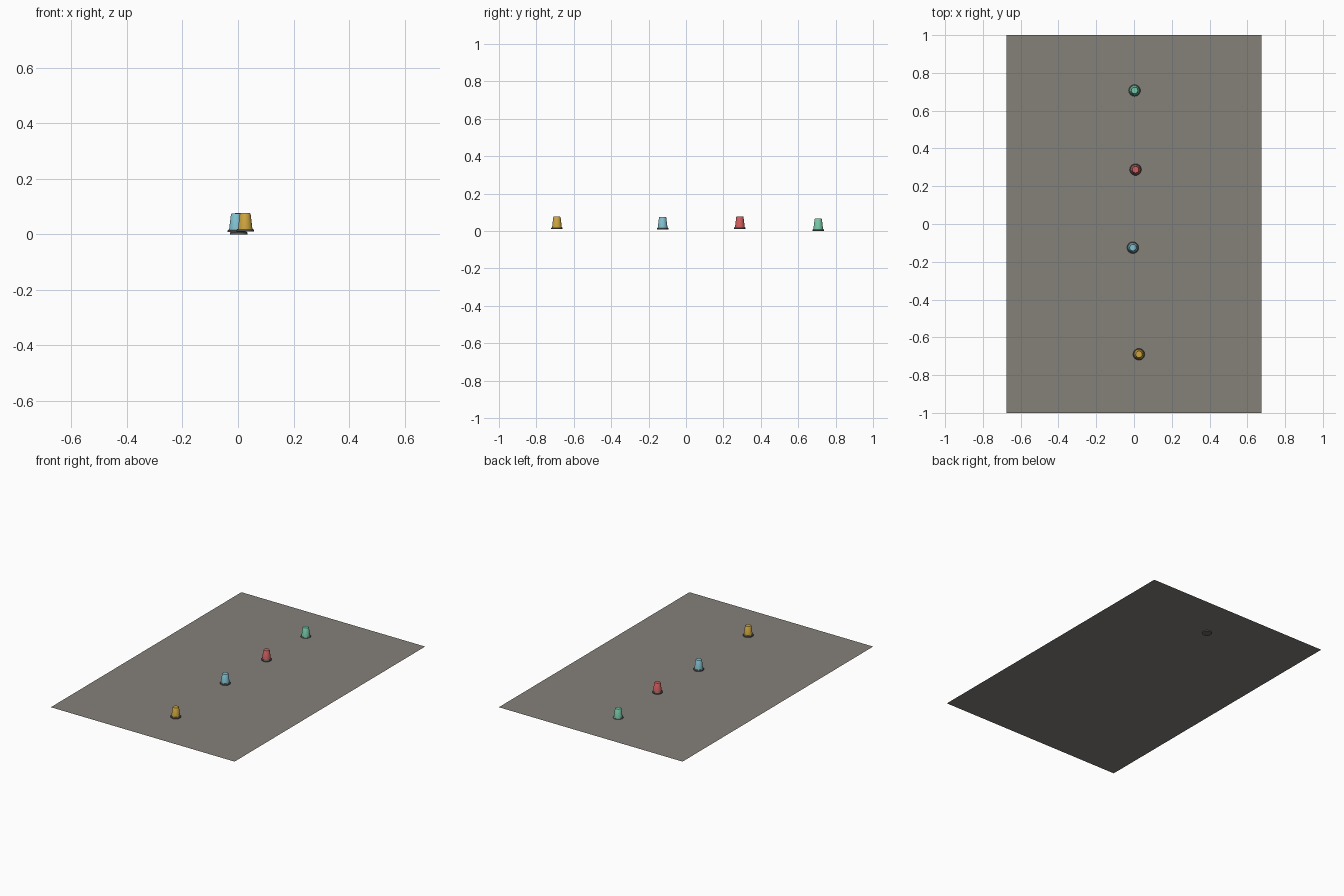
import bpy, bmesh, math

if "Cube" in bpy.data.objects:
    bpy.data.objects.remove(bpy.data.objects["Cube"])

SEGMENTS = 24


def material(name, rgb):
    m = bpy.data.materials.new(name)
    m.diffuse_color = (*rgb, 1.0)
    m.use_nodes = True
    m.node_tree.nodes["Principled BSDF"].inputs["Base Color"].default_value = m.diffuse_color
    return m


def finish(bm, name, mat, location):
    bmesh.ops.recalc_face_normals(bm, faces=bm.faces)
    mesh = bpy.data.meshes.new(name)
    bm.to_mesh(mesh)
    bm.free()
    mesh.materials.append(mat)
    obj = bpy.data.objects.new(name, mesh)
    bpy.context.collection.objects.link(obj)
    obj.location = location
    return obj


def lathe(name, profile, mat, location):
    """Closed round solid from (radius, height) pairs, bottom to top."""
    bm = bmesh.new()
    rings = []
    for r, z in profile:
        rings.append([bm.verts.new((r * math.cos(a), r * math.sin(a), z))
                      for a in (2 * math.pi * i / SEGMENTS for i in range(SEGMENTS))])
    for low, high in zip(rings, rings[1:]):
        for i in range(SEGMENTS):
            j = (i + 1) % SEGMENTS
            bm.faces.new((low[i], low[j], high[j], high[i]))
    bm.faces.new(rings[0][::-1])
    bm.faces.new(rings[-1])
    obj = finish(bm, name, mat, location)
    bpy.ops.object.select_all(action='DESELECT')
    obj.select_set(True)
    bpy.context.view_layer.objects.active = obj
    bpy.ops.object.shade_smooth_by_angle(angle=math.radians(35))
    return obj


# Flat sheet the cups stand on
sheet_mat = material("warm grey", (0.235, 0.22, 0.195))
bm = bmesh.new()
corners = [(-0.675, -1), (0.675, -1), (0.675, 1), (-0.675, 1)]
bm.faces.new([bm.verts.new((x, y, 0)) for x, y in corners])
finish(bm, "ground_sheet", sheet_mat, (0, 0, 0.005))

# Four tapered cups on dark round bases
base_mat = material("dark grey", (0.13, 0.13, 0.125))
cups = [
    ("yellow", (0.60, 0.37, 0.05), (0.026, -0.69, 0.010)),
    ("blue", (0.22, 0.52, 0.62), (-0.006, -0.125, 0.008)),
    ("red", (0.62, 0.11, 0.11), (0.008, 0.288, 0.011)),
    ("green", (0.18, 0.57, 0.39), (0.003, 0.707, 0.0)),
]
base_profile = [(0.031, 0.0), (0.031, 0.006), (0.028, 0.010)]
body_profile = [(0.026, 0.010), (0.0195, 0.064), (0.017, 0.067)]
for colour, rgb, place in cups:
    lathe(colour + "_cup_base", base_profile, base_mat, place)
    lathe(colour + "_cup_body", body_profile, material(colour, rgb), place)
